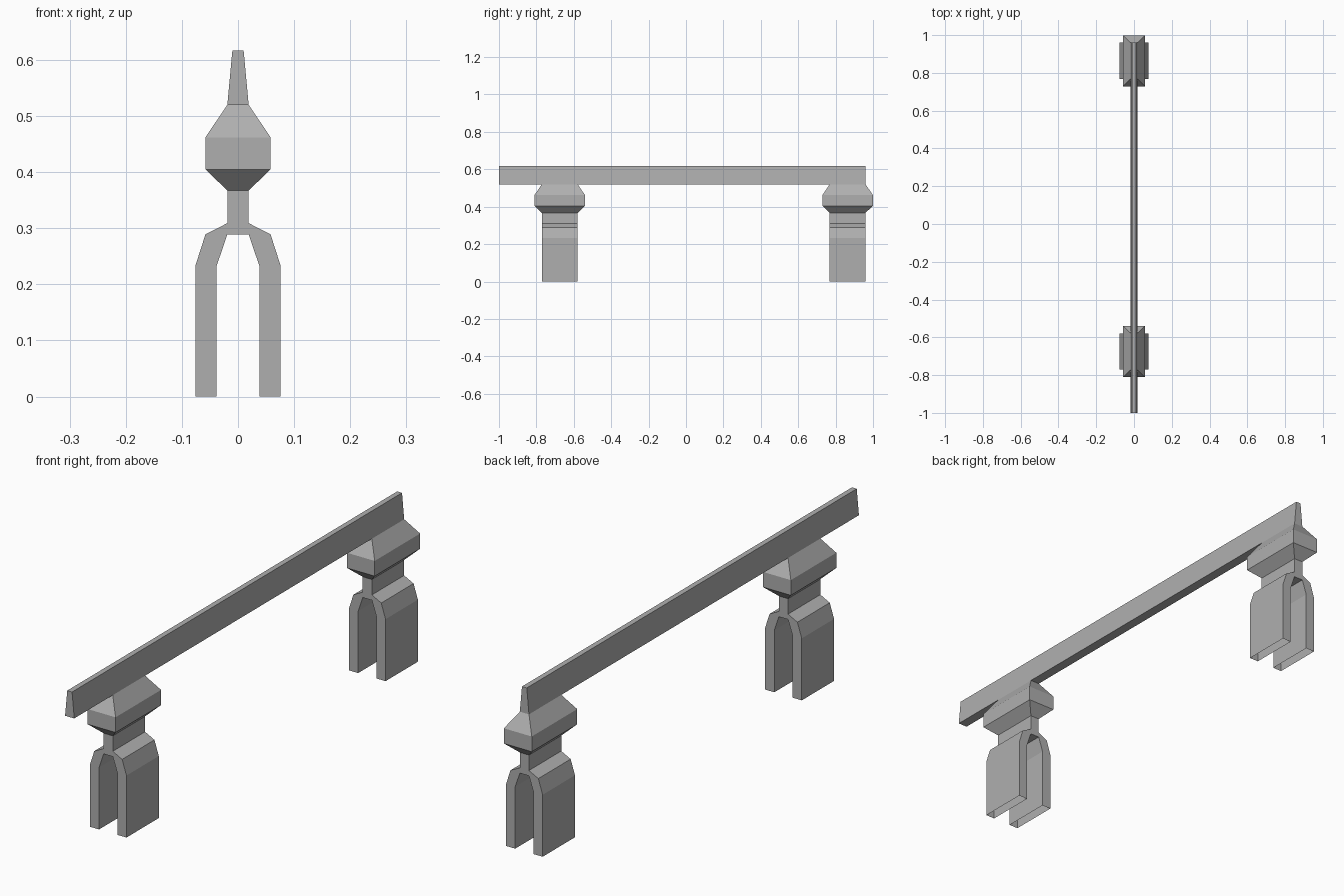
import bpy
import bmesh

if "Cube" in bpy.data.objects:
    bpy.data.objects.remove(bpy.data.objects["Cube"])

POSTS = {"front": -0.675, "back": 0.864}
HALF = 0.096  # half length of a post along y

dark_grey = bpy.data.materials.new("dark_grey")
dark_grey.diffuse_color = (0.43, 0.43, 0.43, 1)
dark_grey.use_nodes = True
dark_grey.node_tree.nodes["Principled BSDF"].inputs["Base Color"].default_value = dark_grey.diffuse_color


def loft(name, rings, ends, skip=lambda c: False):
    """Join matching rings of points; drop faces whose centre is hidden."""
    bm = bmesh.new()
    loops = [[bm.verts.new(p) for p in ring] for ring in rings]
    n = len(loops[0])
    for a, b in zip(loops, loops[1:]):
        for i in range(n):
            j = (i + 1) % n
            bm.faces.new((a[i], a[j], b[j], b[i]))
    if ends:
        bm.faces.new(loops[0])
        bm.faces.new(loops[-1])
    bmesh.ops.recalc_face_normals(bm, faces=bm.faces[:])
    hidden = [f for f in bm.faces if skip(f.calc_center_median())]
    bmesh.ops.delete(bm, geom=hidden, context='FACES_ONLY')
    mesh = bpy.data.meshes.new(name)
    bm.to_mesh(mesh)
    bm.free()
    mesh.materials.append(dark_grey)
    obj = bpy.data.objects.new(name, mesh)
    bpy.context.collection.objects.link(obj)


# Tapered rail, its underside left open where the posts join it
rail = [(-0.019, 0.52), (0.019, 0.52), (0.010, 0.617), (-0.010, 0.617)]
stations = [-1.0] + [y + s * HALF for y in POSTS.values() for s in (-1, 1)]
loft("rail", [[(x, y, z) for x, z in rail] for y in stations], True,
     lambda c: c.z < 0.521 and any(abs(c.y - y) < HALF for y in POSTS.values()))

# Right half of the forked leg with its neck, from the top to the inner arch
half = [(0.019, 0.367), (0.019, 0.309), (0.058, 0.289), (0.076, 0.233),
        (0.076, 0), (0.038, 0), (0.038, 0.233), (0.019, 0.289)]
fork = half + [(-x, z) for x, z in reversed(half)]

# Beveled block between the fork and the rail: z, half width, half length
block = [(0.367, 0.019, HALF), (0.405, 0.058, HALF + 0.039),
         (0.462, 0.058, HALF + 0.039), (0.52, 0.019, HALF)]

for label, y in POSTS.items():
    # Forked leg, open at the feet and under the block
    loft(label + "_forked_leg",
         [[(x, y + s * HALF, z) for x, z in fork] for s in (-1, 1)], True,
         lambda c: c.z < 0.001 or c.z > 0.366)
    loft(label + "_block",
         [[(sx * w, y + sy * d, z)
           for sx, sy in ((-1, -1), (1, -1), (1, 1), (-1, 1))]
          for z, w, d in block], False)
